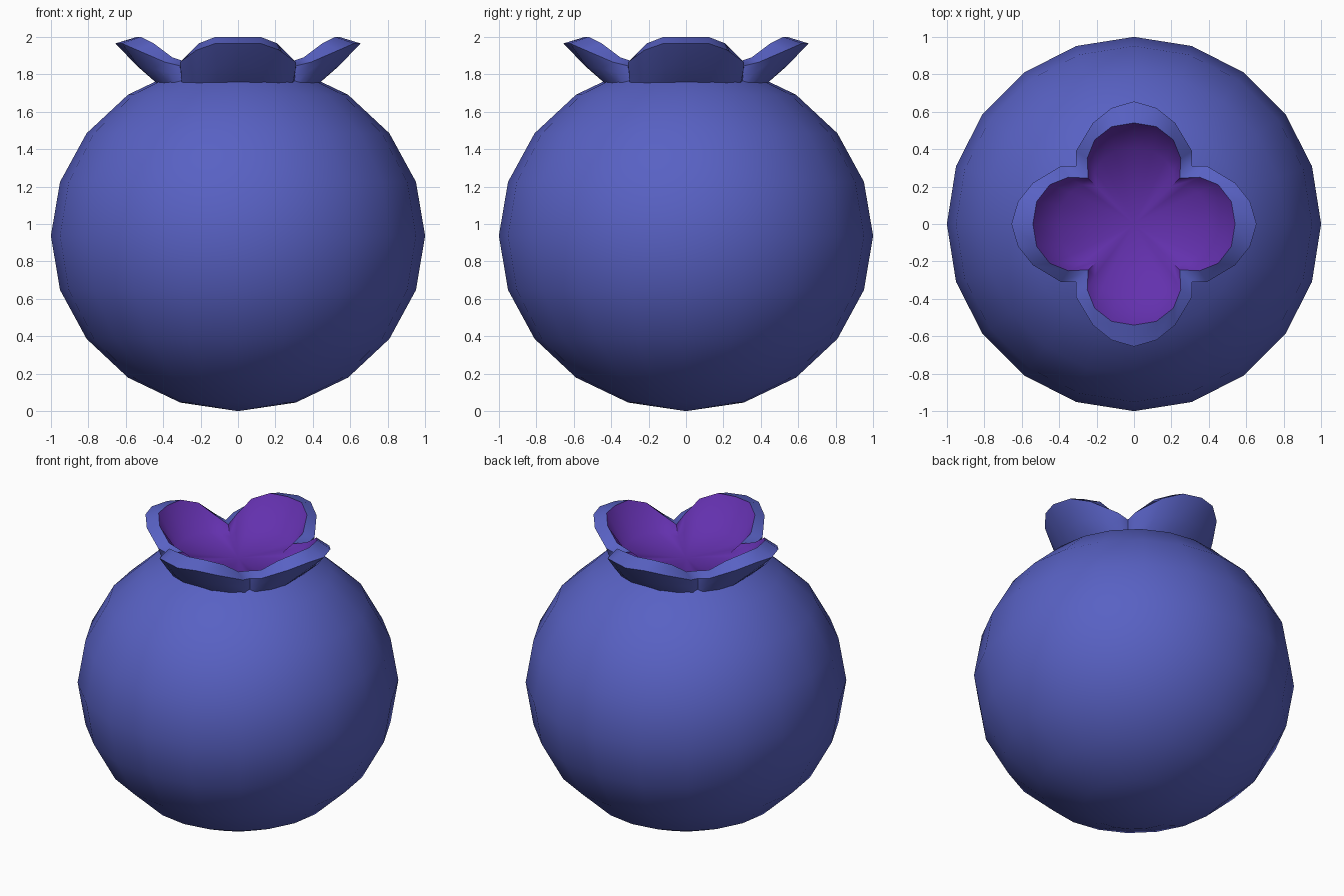
import bpy, bmesh, math

if "Cube" in bpy.data.objects:
    bpy.data.objects.remove(bpy.data.objects["Cube"])


def material(name, color):
    m = bpy.data.materials.new(name)
    m.diffuse_color = (*color, 1)
    m.use_nodes = True
    m.node_tree.nodes["Principled BSDF"].inputs["Base Color"].default_value = m.diffuse_color
    return m


blue = material("berry blue", (0.098, 0.12, 0.55))
purple = material("inner purple", (0.125, 0.03, 0.42))


def finish(bm, name, mats, angle):
    bmesh.ops.recalc_face_normals(bm, faces=bm.faces)
    me = bpy.data.meshes.new(name)
    bm.to_mesh(me)
    bm.free()
    ob = bpy.data.objects.new(name, me)
    bpy.context.collection.objects.link(ob)
    for m in mats:
        me.materials.append(m)
    bpy.ops.object.select_all(action='DESELECT')
    ob.select_set(True)
    bpy.context.view_layer.objects.active = ob
    bpy.ops.object.shade_smooth_by_angle(angle=math.radians(angle))
    return ob


# Berry body: slightly squashed sphere, opened at the top under the crown
bm = bmesh.new()
bmesh.ops.create_uvsphere(bm, u_segments=20, v_segments=10, radius=1)
bm.verts.ensure_lookup_table()
bmesh.ops.delete(bm, geom=[v for v in bm.verts if v.co.z > 0.99], context='VERTS')
for v in bm.verts:
    top = v.co.z > 0.94
    v.co.z = 0.937 + v.co.z * (0.937 if v.co.z < 0 else 0.932)
    if top:
        v.co.x *= 1.3
        v.co.y *= 1.3
        v.co.z = 1.78
finish(bm, "berry_body", [blue], 60)

# Crown: four lobes; each loop lists (sideways, outward, height) from lobe tip to notch
LOOPS = [
    [(0, .42, 1.74), (.11, .42, 1.74), (.22, .38, 1.74), (.29, .33, 1.74), (.30, .30, 1.74)],
    [(0, .54, 1.845), (.11, .53, 1.84), (.22, .46, 1.83), (.305, .37, 1.81), (.305, .305, 1.80)],
    [(0, .655, 1.965), (.12, .62, 1.965), (.22, .54, 1.93), (.31, .39, 1.865), (.31, .31, 1.845)],
    [(0, .54, 2.0), (.12, .52, 2.0), (.21, .45, 1.965), (.25, .35, 1.89), (.245, .245, 1.855)],
    [(0, .40, 1.81), (.10, .39, 1.81), (.17, .34, 1.805), (.21, .28, 1.80), (.20, .20, 1.80)],
]

bm = bmesh.new()
rings = []
for half in LOOPS:
    lobe = [(-s, r, z) for s, r, z in half[:0:-1]] + half[:-1]
    ring = []
    for k in range(4):
        c, n = math.cos(k * math.pi / 2), math.sin(k * math.pi / 2)
        ring += [bm.verts.new((r * c - s * n, r * n + s * c, z)) for s, r, z in lobe]
    rings.append(ring)
count = len(rings[0])
for i in range(len(rings) - 1):
    a, b = rings[i], rings[i + 1]
    for j in range(count):
        k = (j + 1) % count
        f = bm.faces.new((a[j], a[k], b[k], b[j]))
        f.material_index = 1 if i == 3 else 0
# Purple floor of the crown
centre = bm.verts.new((0, 0, 1.785))
for j in range(count):
    f = bm.faces.new((rings[-1][j], rings[-1][(j + 1) % count], centre))
    f.material_index = 1
finish(bm, "crown", [blue, purple], 65)
